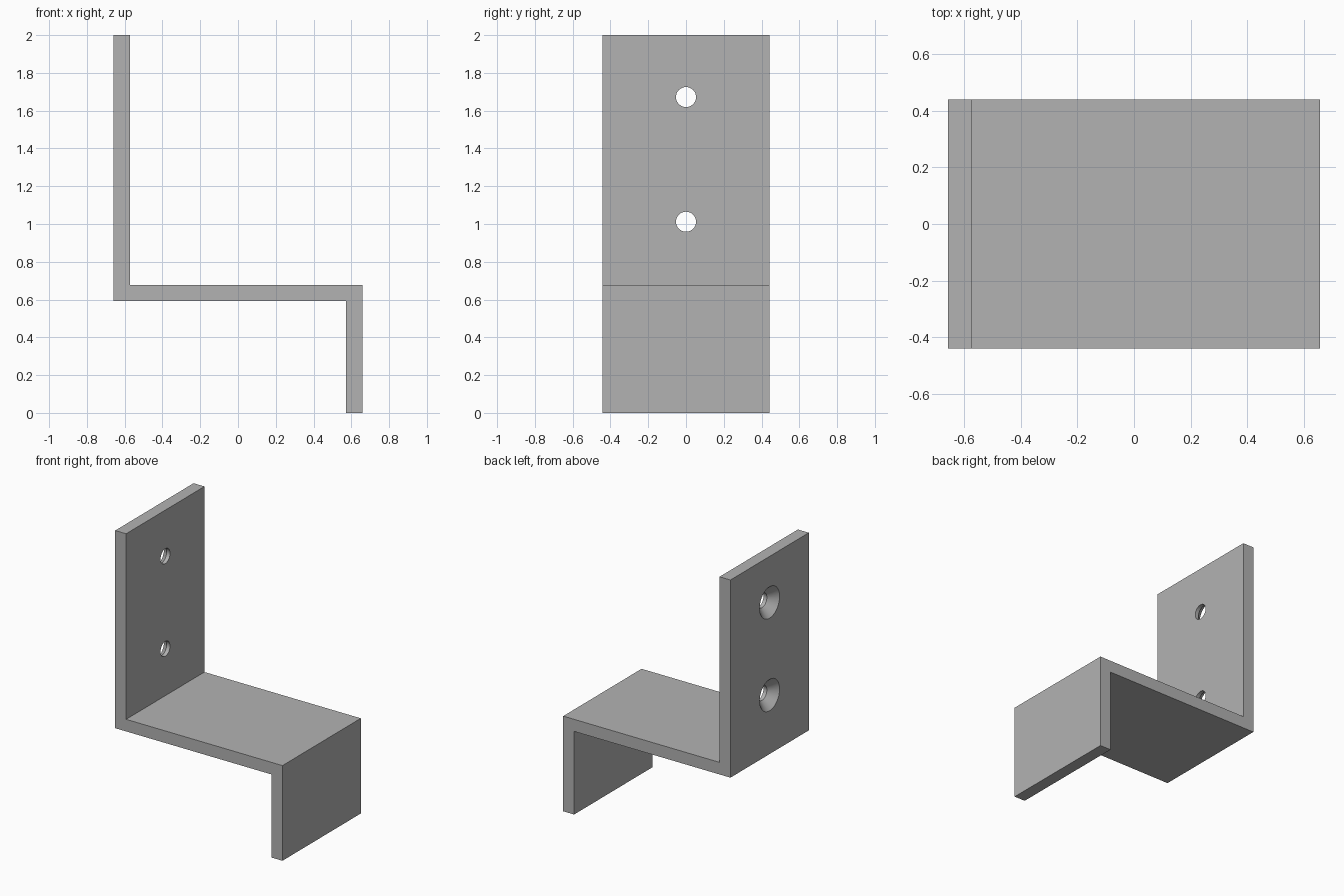
import bpy, bmesh, math
from mathutils import Matrix, Vector

cube = bpy.data.objects.get("Cube")
if cube:
    bpy.data.objects.remove(cube, do_unlink=True)

HALF_X, HALF_Y, HEIGHT = 0.659, 0.441, 2.0
THICK = 0.086
SHELF_TOP = 0.678
SHELF_BOTTOM = SHELF_TOP - THICK
HOLE_R, SINK_R = 0.053, 0.112
HOLE_HEIGHTS = (1.672, 1.012)

grey = bpy.data.materials.new("plain_grey")
grey.use_nodes = True
colour = (0.448, 0.448, 0.448, 1)
grey.diffuse_color = colour
grey.node_tree.nodes["Principled BSDF"].inputs["Base Color"].default_value = colour


def make_object(name, bm):
    bmesh.ops.recalc_face_normals(bm, faces=bm.faces)
    mesh = bpy.data.meshes.new(name)
    bm.to_mesh(mesh)
    bm.free()
    mesh.materials.append(grey)
    obj = bpy.data.objects.new(name, mesh)
    bpy.context.collection.objects.link(obj)
    return obj


# Z-shaped bracket: step profile extruded across the width
inner = HALF_X - THICK
profile = [(-HALF_X, HEIGHT), (-HALF_X, SHELF_BOTTOM), (inner, SHELF_BOTTOM),
           (inner, 0), (HALF_X, 0), (HALF_X, SHELF_TOP),
           (-inner, SHELF_TOP), (-inner, HEIGHT)]
bm = bmesh.new()
face = bm.faces.new([bm.verts.new((x, -HALF_Y, z)) for x, z in profile])
out = bmesh.ops.extrude_face_region(bm, geom=[face])
new_verts = [v for v in out["geom"] if isinstance(v, bmesh.types.BMVert)]
bmesh.ops.translate(bm, verts=new_verts, vec=(0, 2 * HALF_Y, 0))
bracket = make_object("bracket", bm)


# Countersunk screw hole cutter: revolved profile along x
def hole_cutter(z):
    margin = 0.02
    sink = SINK_R - HOLE_R
    outline = [(-HALF_X - margin, 0), (-HALF_X - margin, SINK_R + margin),
               (-HALF_X + sink, HOLE_R), (-inner + margin, HOLE_R),
               (-inner + margin, 0)]
    bm = bmesh.new()
    verts = [bm.verts.new((x, 0, z + r)) for x, r in outline]
    edges = [bm.edges.new(pair) for pair in zip(verts, verts[1:])]
    bmesh.ops.spin(bm, geom=verts + edges, cent=(0, 0, z), axis=(1, 0, 0),
                   angle=math.tau, steps=48)
    bmesh.ops.remove_doubles(bm, verts=bm.verts, dist=0.0001)
    cutter = make_object("screw_hole_cutter", bm)
    cutter.hide_render = True
    return cutter


bpy.ops.object.select_all(action="DESELECT")
bracket.select_set(True)
bpy.context.view_layer.objects.active = bracket
for z in HOLE_HEIGHTS:
    cutter = hole_cutter(z)
    cut = bracket.modifiers.new("screw_hole", "BOOLEAN")
    cut.operation = "DIFFERENCE"
    cut.solver = "EXACT"
    cut.object = cutter
    bpy.ops.object.modifier_apply(modifier=cut.name)
    bpy.data.objects.remove(cutter, do_unlink=True)

# Smooth hole walls, crisp plate edges
bpy.ops.object.shade_smooth_by_angle(angle=math.radians(30))
